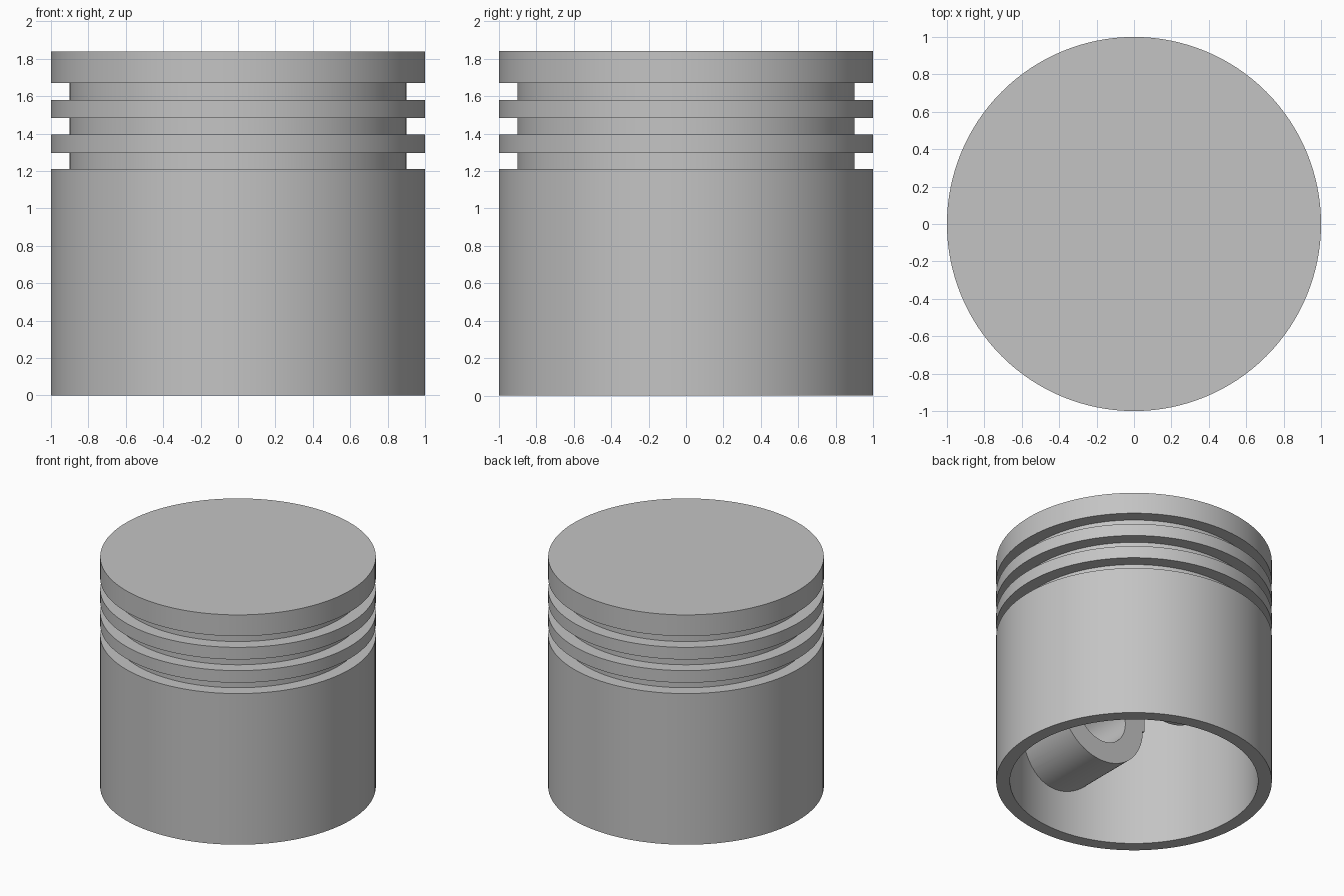
import bpy, bmesh, math

if "Cube" in bpy.data.objects:
    bpy.data.objects.remove(bpy.data.objects["Cube"], do_unlink=True)

SEGMENTS = 128
CEILING = 1.13      # underside of the crown
PIN_Z = 0.72        # height of the pin axis
BOSS_FACE = 0.36    # distance of the boss faces from the centre
BOSS_R, WEB_HALF, PIN_R = 0.385, 0.40, 0.22

metal = bpy.data.materials.new("grey metal")
metal.use_nodes = True
metal.diffuse_color = (0.55, 0.55, 0.55, 1)
metal.node_tree.nodes["Principled BSDF"].inputs["Base Color"].default_value = metal.diffuse_color


def finish(name, bm):
    """Turn a bmesh into a named metal object."""
    bmesh.ops.recalc_face_normals(bm, faces=bm.faces)
    mesh = bpy.data.meshes.new(name)
    bm.to_mesh(mesh)
    bm.free()
    mesh.materials.append(metal)
    obj = bpy.data.objects.new(name, mesh)
    bpy.context.collection.objects.link(obj)
    return obj


def activate(obj):
    bpy.ops.object.select_all(action='DESELECT')
    obj.select_set(True)
    bpy.context.view_layer.objects.active = obj


def smooth(obj):
    activate(obj)
    bpy.ops.object.shade_smooth_by_angle(angle=math.radians(30))


def lathe(name, profile):
    """Spin a profile of (radius, z) points around the z axis."""
    bm = bmesh.new()
    verts = [bm.verts.new((r, 0, z)) for r, z in profile]
    edges = [bm.edges.new(pair) for pair in zip(verts, verts[1:])]
    bmesh.ops.spin(bm, geom=verts + edges, cent=(0, 0, 0), axis=(0, 0, 1),
                   angle=math.tau, steps=SEGMENTS)
    bmesh.ops.remove_doubles(bm, verts=bm.verts, dist=0.0005)
    return finish(name, bm)


def prism(name, outline, y0, y1):
    """Extrude an outline of (x, z) points along y."""
    bm = bmesh.new()
    face = bm.faces.new([bm.verts.new((x, y0, z)) for x, z in outline])
    new = bmesh.ops.extrude_face_region(bm, geom=[face])["geom"]
    bmesh.ops.translate(bm, vec=(0, y1 - y0, 0),
                        verts=[v for v in new if isinstance(v, bmesh.types.BMVert)])
    return finish(name, bm)


def arc(radius, start, end, steps):
    angles = [start + (end - start) * i / steps for i in range(steps + 1)]
    return [(radius * math.cos(a), PIN_Z + radius * math.sin(a)) for a in angles]


def boolean(obj, cutter, operation):
    mod = obj.modifiers.new("cut", 'BOOLEAN')
    mod.object, mod.operation, mod.solver = cutter, operation, 'EXACT'
    activate(obj)
    bpy.ops.object.modifier_apply(modifier=mod.name)
    bpy.data.objects.remove(cutter, do_unlink=True)


# Piston body: hollow skirt, three ring grooves and a flat crown
profile = [(0, CEILING), (0.9, CEILING), (0.9, 0), (1, 0)]
for low, high in ((1.21, 1.297), (1.394, 1.483), (1.58, 1.67)):
    profile += [(1, low), (0.9, low), (0.9, high), (1, high)]
profile += [(1, 1.84), (0, 1.84)]
smooth(lathe("piston_body", profile))

# Pin bosses: round underside, web rising to the crown, blind pin hole
boss_outline = ([(-WEB_HALF, CEILING + 0.02), (-WEB_HALF, PIN_Z)]
                + arc(BOSS_R, math.pi, math.tau, 40)
                + [(WEB_HALF, PIN_Z), (WEB_HALF, CEILING + 0.02)])
hole_outline = arc(PIN_R, 0, math.tau, 64)[:-1]
for name, side in (("front_pin_boss", -1), ("back_pin_boss", 1)):
    boss = prism(name, boss_outline, side * BOSS_FACE, side * 1.1)
    boolean(boss, prism("pin_hole", hole_outline, side * 0.2, side * 1.2), 'DIFFERENCE')
    bound = lathe("bore_limit", [(0, 0.1), (0.93, 0.1), (0.93, 1.2), (0, 1.2)])
    boolean(boss, bound, 'INTERSECT')
    smooth(boss)
